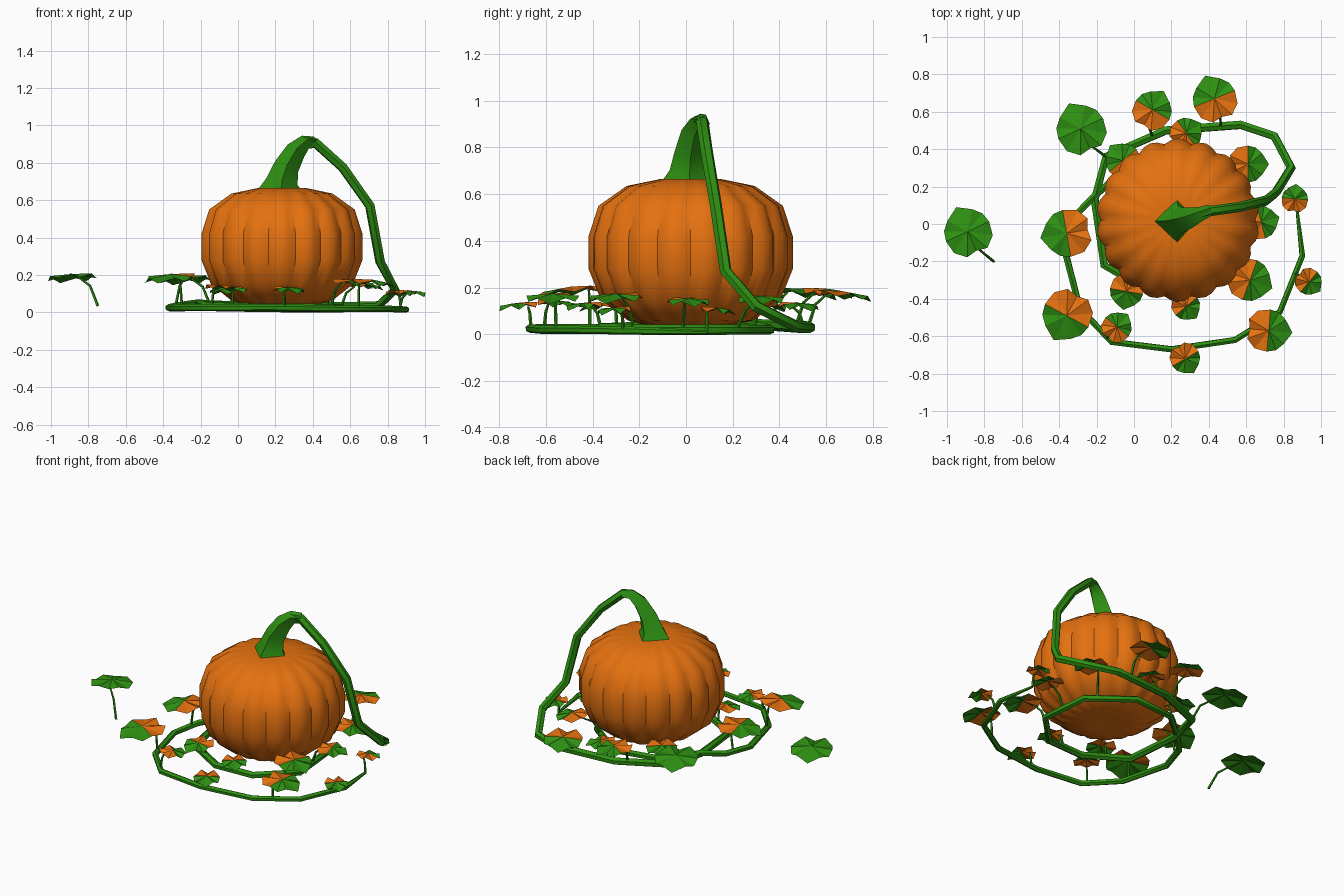
import bpy, bmesh, math
from mathutils import Vector, Matrix

cube = bpy.data.objects.get("Cube")
if cube:
    bpy.data.objects.remove(cube, do_unlink=True)


def material(name, rgb):
    m = bpy.data.materials.new(name)
    m.use_nodes = True
    m.diffuse_color = (*rgb, 1)
    m.node_tree.nodes["Principled BSDF"].inputs["Base Color"].default_value = (*rgb, 1)
    return m


ORANGE = material("pumpkin orange", (0.78, 0.165, 0.005))
GREEN = material("vine green", (0.027, 0.28, 0.006))


def finish(name, bm, mats, angle=None):
    mesh = bpy.data.meshes.new(name)
    bm.to_mesh(mesh)
    bm.free()
    for m in mats:
        mesh.materials.append(m)
    ob = bpy.data.objects.new(name, mesh)
    bpy.context.collection.objects.link(ob)
    if angle:
        bpy.ops.object.select_all(action='DESELECT')
        ob.select_set(True)
        bpy.context.view_layer.objects.active = ob
        bpy.ops.object.shade_smooth_by_angle(angle=math.radians(angle))
    return ob


def bridge(bm, rings):
    n = len(rings[0])
    for a, b in zip(rings, rings[1:]):
        for i in range(n):
            j = (i + 1) % n
            bm.faces.new((a[i], a[j], b[j], b[i]))
    bm.faces.new(rings[0][::-1])
    bm.faces.new(rings[-1])
    bmesh.ops.recalc_face_normals(bm, faces=bm.faces)


def tube(name, points, radii, sides):
    """Sweep a tapering ring along a path without twisting it."""
    bm = bmesh.new()
    pts = [Vector(p) for p in points]
    u = Vector((1, 0, 0))
    last = None
    rings = []
    for i, p in enumerate(pts):
        t = (pts[min(i + 1, len(pts) - 1)] - pts[max(i - 1, 0)]).normalized()
        if last:
            u = last.rotation_difference(t) @ u
        u = (u - t * u.dot(t)).normalized()
        v = t.cross(u)
        last = t
        ring = []
        for k in range(sides):
            a = math.tau * k / sides
            ring.append(bm.verts.new(p + radii[i] * (u * math.cos(a) + v * math.sin(a))))
        rings.append(ring)
    bridge(bm, rings)
    return finish(name, bm, [GREEN], 50)


# Ribbed pumpkin body
LOBES, STEPS = 18, 4
profile = [(0.05, 0.04), (0.14, 0.03), (0.27, 0.06), (0.385, 0.15), (0.437, 0.28),
           (0.437, 0.42), (0.395, 0.55), (0.275, 0.635), (0.13, 0.665), (0.04, 0.66)]
bm = bmesh.new()
rings = []
for r, z in profile:
    ring = []
    for k in range(LOBES * STEPS):
        a = math.tau * k / (LOBES * STEPS)
        rib = r * (1 - 0.055 * (1 - abs(math.sin(a * LOBES / 2))))
        ring.append(bm.verts.new((0.235 + rib * math.cos(a), 0.02 + rib * math.sin(a), z)))
    rings.append(ring)
bridge(bm, rings)
finish("pumpkin_body", bm, [ORANGE], 40)

# Flared stem with a square foot
tube("stem",
     [(0.23, 0.015, 0.645), (0.235, 0.015, 0.7), (0.26, 0.02, 0.78),
      (0.31, 0.035, 0.865), (0.36, 0.055, 0.91), (0.41, 0.075, 0.91)],
     [0.125, 0.085, 0.068, 0.055, 0.04, 0.032], 4)

# Vine falling from the stem, then spiralling outwards over the ground
drop = [(0.35, 0.05, 0.91), (0.41, 0.07, 0.91), (0.56, 0.09, 0.775),
        (0.705, 0.125, 0.57), (0.76, 0.17, 0.27), (0.84, 0.3, 0.12)]
ground = [(0.75, 0.47, 0.035), (0.57, 0.53, 0.03), (0.17, 0.5, 0.03), (-0.15, 0.36, 0.04),
          (-0.21, 0.13, 0.045), (-0.16, -0.22, 0.03), (0.1, -0.37, 0.025),
          (0.36, -0.36, 0.025), (0.56, -0.16, 0.02), (0.53, 0.17, 0.02), (0.28, 0.36, 0.02),
          (-0.02, 0.32, 0.03), (-0.21, 0.15, 0.05), (-0.32, 0.04, 0.035),
          (-0.37, -0.14, 0.025), (-0.29, -0.45, 0.025), (-0.12, -0.63, 0.025),
          (0.2, -0.67, 0.025), (0.54, -0.62, 0.02), (0.78, -0.47, 0.02),
          (0.9, -0.17, 0.015), (0.87, 0.09, 0.008)]
path = drop + ground
tube("vine", path, [0.028 - 0.011 * i / (len(path) - 2) for i in range(len(path) - 1)] + [0.008], 6)

# Leaf outline: tip on local +x, one half mirrored to the other
half = [(0.36, 0.27), (0.2, 0.42), (0, 0.47), (-0.28, 0.42), (-0.46, 0.22)]
outline = [(0.53, 0)] + half + [(-0.42, 0)] + [(x, -y) for x, y in reversed(half)]


def nearest_on_vine(p):
    best = None
    for a, b in zip(ground, ground[1:]):
        a, b = Vector(a), Vector(b)
        f = (p - a).dot(b - a) / (b - a).length_squared
        q = a.lerp(b, min(max(f, 0), 1))
        if best is None or (q - p).length < (best - p).length:
            best = q
    return best


def leaf(i, x, y, z, size, heading, green=False, foot=None):
    turn = Matrix.Translation((x, y, z)) @ Matrix.Rotation(math.radians(heading), 4, 'Z')
    bm = bmesh.new()
    mid = bm.verts.new((0, 0, 0.015))
    rim = [bm.verts.new((size * u, size * v, -0.06 * size * (1 + 2 * u) + 0.02 * (k % 2)))
           for k, (u, v) in enumerate(outline)]
    for k, a in enumerate(rim):
        face = bm.faces.new((mid, a, rim[(k + 1) % len(rim)]))
        # tip half is green, base half is orange
        face.material_index = int(green or face.calc_center_median().x > 0)
    bm.transform(turn)
    finish(f"leaf_{i}", bm, [ORANGE, GREEN])
    # Arched leaf stalk
    top = turn @ Vector((-0.3 * size, 0, 0))
    foot = Vector(foot) if foot else nearest_on_vine(top)
    bend = foot.lerp(top, 0.4)
    bend.z = foot.z + 0.7 * (top.z - foot.z)
    tube(f"leaf_stalk_{i}", [foot, bend, top], [0.008, 0.007, 0.005], 5)


# Position, height, size and heading of every leaf
leaf(1, -0.89, -0.04, 0.19, 0.27, 115, True, (-0.75, -0.2, 0.035))
leaf(2, -0.285, 0.51, 0.18, 0.28, 115, True)
leaves = [(0.1, 0.61, 0.18, 0.22, 60), (0.43, 0.67, 0.17, 0.25, 112),
          (0.28, 0.485, 0.12, 0.18, 35), (0.61, 0.32, 0.15, 0.21, 0),
          (-0.06, 0.34, 0.12, 0.2, 130), (0.68, 0.01, 0.14, 0.19, 15),
          (0.86, 0.135, 0.1, 0.15, 85), (0.935, -0.31, 0.1, 0.15, -40),
          (0.62, -0.3, 0.16, 0.24, -20), (0.72, -0.57, 0.16, 0.24, -5),
          (0.28, -0.44, 0.12, 0.16, -50), (0.275, -0.72, 0.12, 0.17, -60),
          (-0.09, -0.55, 0.13, 0.17, 50), (-0.04, -0.36, 0.12, 0.19, -100),
          (-0.36, -0.05, 0.19, 0.27, 190), (-0.36, -0.49, 0.19, 0.28, 242)]
for i, spec in enumerate(leaves, 3):
    leaf(i, *spec)
